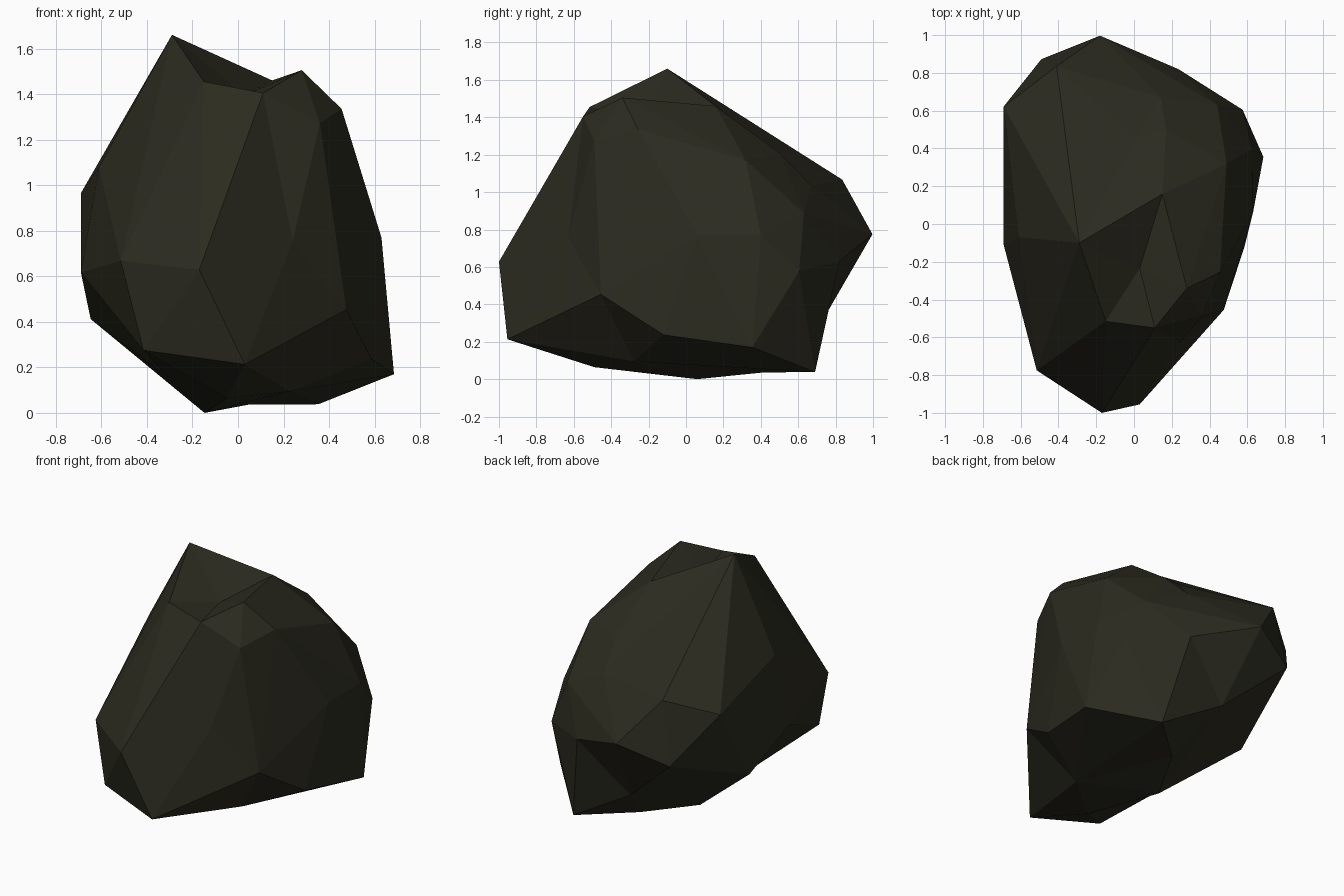
import bpy, bmesh
from mathutils import Vector

if "Cube" in bpy.data.objects:
    bpy.data.objects.remove(bpy.data.objects["Cube"])

# Corner points of the boulder, grouped from crown to base
crown = [(-.29, -.10, 1.66), (-.15, -.515, 1.455), (.11, -.55, 1.405), (.15, .158, 1.46),
         (.28, -.34, 1.505), (.455, -.255, 1.335), (.36, -.49, 1.272), (.49, .32, 1.17),
         (.17, .50, 1.21)]
shoulder = [(-.61, -.07, 1.08), (-.69, .622, .965), (-.41, .835, 1.067),
            (.14, .67, 1.035), (.44, .63, .888)]
waist = [(-.17, -1, .628), (-.515, -.775, .668), (-.69, -.11, .617), (-.49, .873, .657),
         (-.18, .997, .775), (.235, .82, .63), (.575, .605, .577), (.628, .40, .77),
         (.63, .06, .77), (.475, -.455, .453)]
base = [(.03, -.955, .213), (-.415, -.82, .275), (-.647, .25, .412), (.685, .355, .17),
        (.585, -.12, .237), (-.05, -.49, .064), (-.147, .06, 0), (.353, .69, .038)]
# Hollows: crown groove, back undercut, back slope, front facet, underside
hollows = [(.03, -.235, 1.395), (-.094, .725, .305), (.01, .45, 1.243), (.24, -.63, .755),
           (.227, -.28, .095), (-.32, -.085, .17), (.045, .415, .036)]

points = [Vector(p) for p in crown + shoulder + waist + base + hollows]
hollow_ids = set(range(len(points) - len(hollows), len(points)))
centre = Vector((0, 0, .75))
rel = [p - centre for p in points]


def det(a, b, c):
    return a.dot(b.cross(c))


def skin():
    """Wrap all points by triangulating their directions on a sphere."""
    bm = bmesh.new()
    verts = [bm.verts.new(Vector((r.x / .69, r.y, r.z / .85)).normalized()) for r in rel]
    bm.verts.index_update()
    ids = {v: i for i, v in enumerate(verts)}
    bmesh.ops.convex_hull(bm, input=verts)
    bmesh.ops.triangulate(bm, faces=bm.faces[:])
    out = []
    for f in bm.faces:
        a, b, c = [ids[v] for v in f.verts]
        out.append((a, b, c) if det(rel[a], rel[b], rel[c]) > 0 else (a, c, b))
    bm.free()
    return out


def flip_one(tris):
    """Turn one inward crease outward; hollows keep their creases."""
    edges = {}
    for t in tris:
        for k in range(3):
            edges[(t[k], t[(k + 1) % 3])] = (t, t[(k + 2) % 3])
    for (a, b), (t, c) in edges.items():
        if a > b or (b, a) not in edges or a in hollow_ids or b in hollow_ids:
            continue
        t2, d = edges[(b, a)]
        n = (rel[b] - rel[a]).cross(rel[c] - rel[a]).normalized()
        if n.dot(rel[d] - rel[a]) < 1e-3 or (c, d) in edges:
            continue
        if det(rel[a], rel[d], rel[c]) > 1e-4 and det(rel[d], rel[b], rel[c]) > 1e-4:
            tris.remove(t)
            tris.remove(t2)
            tris += [(a, d, c), (d, b, c)]
            return True
    return False


tris = skin()
for _ in range(400):
    if not flip_one(tris):
        break

# Boulder object, flat faceted
mesh = bpy.data.meshes.new("boulder")
mesh.from_pydata(points, [], tris)
mesh.update()
boulder = bpy.data.objects.new("boulder", mesh)
bpy.context.collection.objects.link(boulder)

# Dark olive stone
stone = bpy.data.materials.new("dark olive stone")
stone.diffuse_color = (.025, .024, .014, 1)
stone.use_nodes = True
stone.node_tree.nodes["Principled BSDF"].inputs["Base Color"].default_value = stone.diffuse_color
mesh.materials.append(stone)
